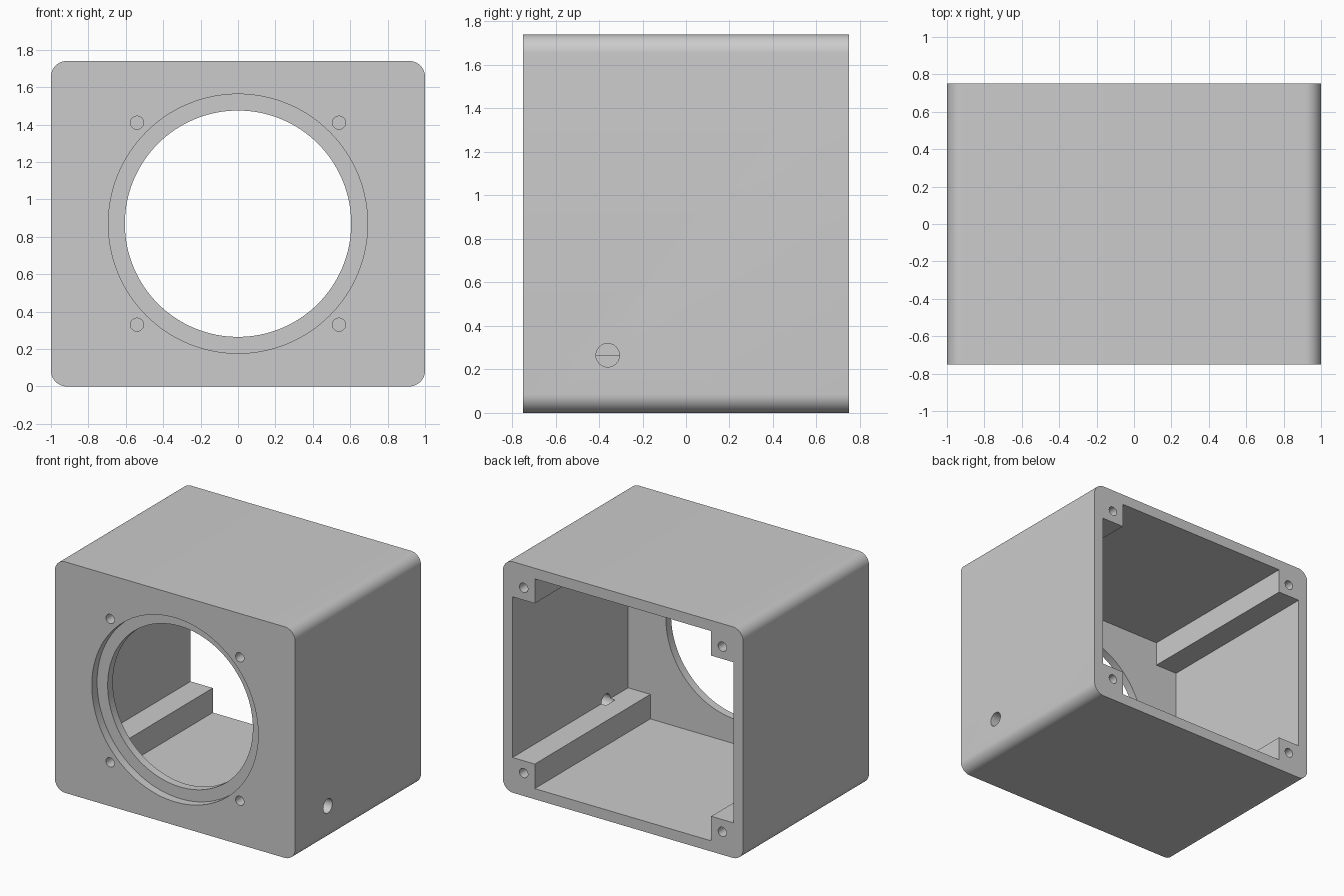
import bpy, bmesh, math
from mathutils import Matrix

if "Cube" in bpy.data.objects:
    bpy.data.objects.remove(bpy.data.objects["Cube"], do_unlink=True)

W, D, H = 2.0, 1.5, 1.74          # outer size
WALL, FRONT = 0.08, 0.125         # side walls, front panel
RAIL = 0.265                      # inner edge of the corner rails
MID = H / 2
FY, BY = -D / 2, D / 2

grey = bpy.data.materials.new("light grey")
grey.use_nodes = True
colour = (0.6, 0.6, 0.6, 1)
grey.diffuse_color = colour
grey.node_tree.nodes["Principled BSDF"].inputs["Base Color"].default_value = colour


def make_object(name, bm):
    bmesh.ops.recalc_face_normals(bm, faces=bm.faces)
    mesh = bpy.data.meshes.new(name)
    bm.to_mesh(mesh)
    bm.free()
    mesh.materials.append(grey)
    obj = bpy.data.objects.new(name, mesh)
    bpy.context.collection.objects.link(obj)
    return obj


def prism(name, profile, y0, y1):
    """Extrude an (x, z) outline along y."""
    bm = bmesh.new()
    face = bm.faces.new([bm.verts.new((x, y0, z)) for x, z in profile])
    new = bmesh.ops.extrude_face_region(bm, geom=[face])["geom"]
    verts = [v for v in new if isinstance(v, bmesh.types.BMVert)]
    bmesh.ops.translate(bm, verts=verts, vec=(0, y1 - y0, 0))
    return make_object(name, bm)


def drill(name, radius, start, end, segments=32):
    """Cylinder between two points."""
    bm = bmesh.new()
    axis = end - start
    turn = axis.to_track_quat('Z', 'Y').to_matrix().to_4x4()
    bmesh.ops.create_cone(bm, cap_ends=True, segments=segments, radius1=radius,
                          radius2=radius, depth=axis.length,
                          matrix=Matrix.Translation((start + end) / 2) @ turn)
    return make_object(name, bm)


def cut(target, cutter):
    bpy.context.view_layer.objects.active = target
    mod = target.modifiers.new("cut", 'BOOLEAN')
    mod.operation, mod.solver, mod.object = 'DIFFERENCE', 'EXACT', cutter
    bpy.ops.object.modifier_apply(modifier=mod.name)
    bpy.data.objects.remove(cutter, do_unlink=True)


def point(x, y, z):
    return Matrix.Translation((x, y, z)).to_translation()


# Outer shell with rounded long edges
R = 0.085
outline = []
for i, (sx, sz) in enumerate([(1, 1), (-1, 1), (-1, -1), (1, -1)]):
    for k in range(13):
        a = math.pi / 2 * (i + k / 12)
        outline.append((sx * (W / 2 - R) + R * math.cos(a),
                        MID + sz * (MID - R) + R * math.sin(a)))
case = prism("speaker_case", outline, FY, BY)

# Open-backed cavity, leaving a full-length square rail in each corner
xo, xi = W / 2 - WALL, W / 2 - RAIL
zo, zi = MID - WALL, MID - RAIL
corner = [(xo, zi), (xi, zi), (xi, zo)]
cavity = []
for sx, sz in [(1, 1), (-1, 1), (-1, -1), (1, -1)]:
    pts = corner if sx * sz > 0 else corner[::-1]
    cavity += [(sx * x, MID + sz * z) for x, z in pts]
cut(case, prism("cavity", cavity, FY + FRONT, BY + 0.2))

# Round front opening and its stepped recess
cut(case, drill("opening", 0.605, point(0, FY - 0.1, MID), point(0, FY + 0.2, MID), 128))
cut(case, drill("recess", 0.693, point(0, FY - 0.1, MID), point(0, FY + 0.063, MID), 128))

# Blind screw holes in the front panel and the rail ends
rx, rz = W / 2 - (WALL + RAIL) / 2, MID - (WALL + RAIL) / 2
for sx in (-1, 1):
    for sz in (-1, 1):
        x, z = sx * 0.54, MID + sz * 0.54
        cut(case, drill("front_hole", 0.035, point(x, FY - 0.1, z), point(x, FY + 0.1, z)))
        x, z = sx * rx, MID + sz * rz
        cut(case, drill("back_hole", 0.035, point(x, BY + 0.1, z), point(x, BY - 0.2, z)))

# Cable hole through the left wall, notching the lower rail
cut(case, drill("cable_hole", 0.054, point(W / 2 + 0.1, -0.36, RAIL),
                point(W / 2 - 0.12, -0.36, RAIL)))

bpy.ops.object.select_all(action='DESELECT')
case.select_set(True)
bpy.context.view_layer.objects.active = case
bpy.ops.object.shade_smooth_by_angle(angle=math.radians(30))
